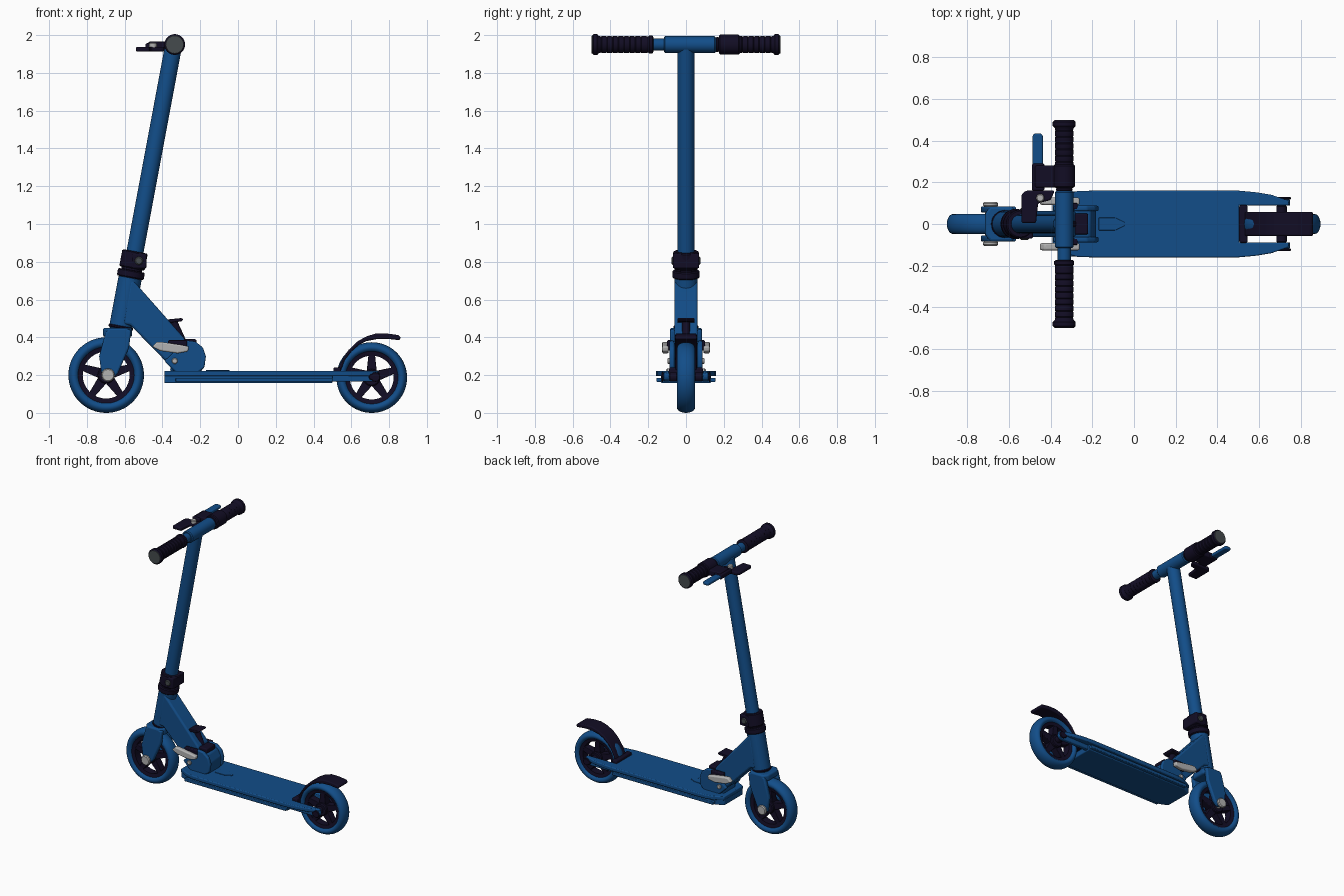
import bpy, bmesh, math
from mathutils import Vector

cube = bpy.data.objects.get("Cube")
if cube:
    bpy.data.objects.remove(cube)


def material(name, color):
    m = bpy.data.materials.new(name)
    m.use_nodes = True
    m.diffuse_color = (*color, 1)
    m.node_tree.nodes["Principled BSDF"].inputs["Base Color"].default_value = (*color, 1)
    return m


BLUE = material("blue", (0.006, 0.075, 0.25))
BLACK = material("navy black", (0.006, 0.004, 0.018))
SILVER = material("silver", (0.45, 0.45, 0.45))
GREY = material("dark grey", (0.06, 0.07, 0.075))


def finish(name, bm, mat, bevel=0.0):
    bmesh.ops.recalc_face_normals(bm, faces=bm.faces)
    mesh = bpy.data.meshes.new(name)
    bm.to_mesh(mesh)
    bm.free()
    mesh.materials.append(mat)
    obj = bpy.data.objects.new(name, mesh)
    bpy.context.collection.objects.link(obj)
    bpy.ops.object.select_all(action="DESELECT")
    obj.select_set(True)
    bpy.context.view_layer.objects.active = obj
    bpy.ops.object.shade_smooth_by_angle(angle=math.radians(35))
    if bevel:
        mod = obj.modifiers.new("Rounded edges", "BEVEL")
        mod.width = bevel
        mod.segments = 3
        mod.limit_method = "ANGLE"
    return obj


def prism(name, outline, lo, hi, mat, bevel=0.006, axis="y"):
    """Extrude an outline along y (points are x, z) or along z (points are x, y)."""
    bm = bmesh.new()
    place = (lambda a, b, t: (a, t, b)) if axis == "y" else (lambda a, b, t: (a, b, t))
    face = bm.faces.new([bm.verts.new(place(a, b, lo)) for a, b in outline])
    geom = bmesh.ops.extrude_face_region(bm, geom=[face])["geom"]
    shift = Vector(place(0, 0, hi - lo))
    bmesh.ops.translate(bm, vec=shift, verts=[v for v in geom if isinstance(v, bmesh.types.BMVert)])
    return finish(name, bm, mat, bevel)


def box(name, x0, x1, y0, y1, z0, z1, mat, bevel=0.008):
    return prism(name, [(x0, z0), (x1, z0), (x1, z1), (x0, z1)], y0, y1, mat, bevel)


def lathe(name, profile, origin, direction, mat, steps=48, closed=False):
    """Turn (radius, distance) points around a direction through the origin."""
    bm = bmesh.new()
    turn = Vector(direction).to_track_quat("Z", "Y")
    rings = []
    for r, t in profile:
        rings.append([bm.verts.new(Vector(origin) + turn @ Vector(
            (r * math.cos(a), r * math.sin(a), t)))
            for a in (math.tau * i / steps for i in range(steps))])
    pairs = list(zip(rings, rings[1:]))
    if closed:
        pairs.append((rings[-1], rings[0]))
    else:
        bm.faces.new(rings[0])
        bm.faces.new(rings[-1])
    for a, b in pairs:
        for i in range(steps):
            j = (i + 1) % steps
            bm.faces.new((a[i], a[j], b[j], b[i]))
    return finish(name, bm, mat)


def rod(name, start, end, r, mat, steps=32):
    d = Vector(end) - Vector(start)
    c = min(0.006, r * 0.25, d.length * 0.3)
    return lathe(name, [(r - c, 0), (r, c), (r, d.length - c), (r - c, d.length)], start, d, mat, steps)


def mirrored(half):
    return half + [(x, -y) for x, y in reversed(half)]


# Wheels: round tyre, rim ring, hub and five tapered spokes
def wheel(side, cx, R):
    centre = (cx, 0, R)
    axis = (0, 1, 0)
    tyre = [(0.85 * R + 0.15 * R * math.cos(a), 0.048 * math.sin(a))
            for a in (math.tau * i / 20 for i in range(20))]
    lathe(side + "_tyre", tyre, centre, axis, BLUE, 64, True)
    rim = [(0.62 * R, -0.028), (0.76 * R, -0.034), (0.76 * R, 0.034), (0.62 * R, 0.028)]
    lathe(side + "_rim", rim, centre, axis, BLACK, 64, True)
    rod(side + "_hub", (cx, -0.045, R), (cx, 0.045, R), 0.045, BLACK)
    for i in range(5):
        a = math.tau * i / 5 + math.pi / 2
        u, v = Vector((math.cos(a), math.sin(a))), Vector((-math.sin(a), math.cos(a)))
        corners = [(0.02, -1.4), (0.66 * R, -0.85), (0.66 * R, 0.85), (0.02, 1.4)]
        pts = [u * d + v * w * 0.02 + Vector((cx, R)) for d, w in corners]
        prism(side + "_spoke", [tuple(p) for p in pts], -0.026, 0.026, BLACK, 0.004)


FX, RX = -0.698, 0.708
wheel("front", FX, 0.2)
wheel("rear", RX, 0.187)
rod("front_axle", (FX, -0.09, 0.2), (FX, 0.09, 0.2), 0.018, SILVER)
rod("rear_axle", (RX, -0.13, 0.19), (RX, 0.13, 0.19), 0.016, BLACK)


# Steering column: points along the leaning axis
def column(z):
    return Vector((-0.34 + (z - 1.95) * 0.187, 0, z))


rod("head_tube", column(0.44), column(0.72), 0.062, BLUE)
rod("lower_bearing_ring", column(0.445), column(0.462), 0.066, BLACK)
rod("upper_bearing_ring", column(0.715), column(0.755), 0.072, BLACK)
rod("clamp_neck", column(0.75), column(0.78), 0.055, BLACK)
rod("clamp_collar", column(0.765), column(0.855), 0.068, BLACK)
box("clamp_jaw", -0.56, -0.485, -0.07, 0.07, 0.765, 0.845, BLACK)
rod("clamp_bolt", (-0.525, -0.076, 0.805), (-0.525, 0.076, 0.805), 0.022, GREY)
rod("steering_tube", column(0.7), column(1.94), 0.045, BLUE, 40)

# Fork: crown over the tyre and two tapering legs
prism("fork_crown", mirrored([(-0.715, 0.05), (-0.69, 0.085), (-0.585, 0.085), (-0.56, 0.05)]),
      0.402, 0.45, BLUE, 0.012, "z")
leg = [(-0.70, 0.43), (-0.67, 0.448), (-0.565, 0.44), (-0.577, 0.345),
       (-0.635, 0.21), (-0.665, 0.18), (-0.72, 0.185), (-0.735, 0.3)]
for s in (-1, 1):
    prism("fork_leg", leg, min(s * 0.054, s * 0.085), max(s * 0.054, s * 0.085), BLUE, 0.01)
    rod("front_axle_nut", (FX + 0.01, s * 0.083, 0.2), (FX + 0.01, s * 0.105, 0.2), 0.036, SILVER, 12)
    rod("rear_axle_nut", (RX + 0.02, s * 0.118, 0.19), (RX + 0.02, s * 0.13, 0.19), 0.026, BLACK, 12)

# Handlebar with ribbed grips
HX, HZ = -0.335, 1.95
rod("handlebar", (HX, -0.49, HZ), (HX, 0.49, HZ), 0.032, BLUE)
rod("handlebar_sleeve", (HX, -0.116, HZ), (HX, 0.158, HZ), 0.044, BLUE)
for s in (-1, 1):
    grip = [(0.038, 0), (0.048, 0.006), (0.048, 0.022), (0.043, 0.028)]
    for i in range(8):
        t = 0.045 + i * 0.03
        grip += [(0.045, t), (0.045, t + 0.018), (0.042, t + 0.022)]
    grip += [(0.046, 0.29), (0.055, 0.298), (0.055, 0.318), (0.048, 0.324)]
    lathe("grip", grip, (HX, s * 0.172, HZ), (0, s, 0), BLACK, 40)
    rod("grip_end_cap", (HX, s * 0.494, HZ), (HX, s * 0.499, HZ), 0.048, GREY)

# Brake lever and bell beside the left grip
rod("brake_clamp", (HX, 0.175, HZ), (HX, 0.285, HZ), 0.052, BLACK)
box("brake_housing", -0.475, -0.34, 0.175, 0.28, 1.922, 1.965, BLACK)
box("brake_arm", -0.49, -0.43, 0.16, 0.29, 1.922, 1.957, BLACK)
prism("brake_lever", [(-0.487, 0.275), (-0.437, 0.275), (-0.437, 0.425), (-0.447, 0.435),
                      (-0.477, 0.435), (-0.487, 0.425)], 1.93, 1.952, BLUE, 0.007, "z")
prism("bell_lever", [(-0.54, 0.005), (-0.47, 0.005), (-0.46, 0.1), (-0.4, 0.115),
                     (-0.38, 0.16), (-0.52, 0.16), (-0.54, 0.14)], 1.912, 1.938, BLACK, 0.008, "z")
rod("bell_clamp", (HX, 0.157, HZ), (HX, 0.173, HZ), 0.04, BLACK)
rod("bell_pivot", (-0.45, 0.125, 1.92), (-0.45, 0.125, 1.96), 0.02, SILVER, 16)

# Folding strut and hinge bracket
prism("folding_strut", [(-0.57, 0.71), (-0.545, 0.69), (-0.28, 0.39), (-0.28, 0.29),
                        (-0.37, 0.26), (-0.57, 0.465), (-0.61, 0.47)], -0.062, 0.062, BLUE, 0.012)
bracket = [(-0.39, 0.275), (-0.33, 0.33), (-0.285, 0.385), (-0.225, 0.378), (-0.185, 0.345),
           (-0.17, 0.3), (-0.178, 0.24), (-0.21, 0.215), (-0.33, 0.215)]
prism("hinge_core", [(-0.36, 0.22), (-0.35, 0.31), (-0.28, 0.37), (-0.21, 0.355),
                     (-0.18, 0.3), (-0.19, 0.22)], -0.07, 0.07, BLUE, 0.01)
lever = [(-0.455, 0.35), (-0.43, 0.377), (-0.4, 0.375), (-0.3, 0.36), (-0.26, 0.352),
         (-0.265, 0.325), (-0.32, 0.315), (-0.41, 0.328)]
for s in (-1, 1):
    def side(a, b):
        return sorted((s * a, s * b))
    prism("hinge_plate", bracket, *side(0.062, 0.088), BLUE, 0.008)
    prism("fold_lever", lever, *side(0.092, 0.126), SILVER, 0.008)
    box("lever_mount", -0.37, -0.27, *side(0.07, 0.1), 0.33, 0.385, BLACK, 0.006)
    rod("hinge_bolt", (-0.335, s * 0.08, 0.275), (-0.335, s * 0.098, 0.275), 0.016, SILVER, 16)
rod("latch_stem", (-0.29, 0, 0.37), (-0.345, 0, 0.49), 0.02, BLACK)
prism("latch_pedal", [(-0.42, 0.478), (-0.39, 0.475), (-0.3, 0.484), (-0.288, 0.495),
                      (-0.3, 0.502), (-0.36, 0.496), (-0.41, 0.49)], -0.045, 0.045, BLACK, 0.004)
box("hinge_stop", -0.285, -0.22, -0.05, 0.05, 0.35, 0.39, BLACK)

# Deck: thin wide top plate on a narrower body, forked around the rear wheel
prism("deck_plate", mirrored([(-0.39, 0.11), (-0.32, 0.145), (-0.27, 0.158), (-0.2, 0.16), (0.5, 0.16),
                              (0.58, 0.153), (0.66, 0.14), (0.74, 0.112), (0.745, 0.09), (0.505, 0.09)]),
      0.195, 0.223, BLUE, 0.006, "z")
prism("deck_body", mirrored([(-0.39, 0.105), (-0.33, 0.132), (0.5, 0.132), (0.5, 0.1)]),
      0.157, 0.2, BLUE, 0.006, "z")
for s in (-1, 1):
    box("deck_side_rail", -0.33, 0.5, *sorted((s * 0.13, s * 0.156)), 0.163, 0.186, BLUE, 0.005)
    arm = [(0.49, 0.165), (0.72, 0.165), (0.745, 0.178), (0.75, 0.195), (0.74, 0.215), (0.49, 0.215)]
    prism("rear_arm", arm, *sorted((s * 0.088, s * 0.118)), BLUE, 0.006)
    rod("rear_spacer", (RX, s * 0.045, 0.19), (RX, s * 0.09, 0.19), 0.025, BLACK)
prism("deck_badge", mirrored([(-0.17, 0.03), (-0.09, 0.03), (-0.045, 0.008)]), 0.222, 0.227, BLUE, 0.002, "z")

# Rear fender brake arching over the wheel
outer = [(0.525, 0.225), (0.55, 0.28), (0.585, 0.333), (0.63, 0.377), (0.68, 0.405),
         (0.73, 0.42), (0.79, 0.42), (0.85, 0.412), (0.862, 0.4)]
inner = [(0.855, 0.385), (0.79, 0.392), (0.73, 0.39), (0.68, 0.38), (0.64, 0.36),
         (0.6, 0.325), (0.565, 0.28), (0.545, 0.225)]
prism("rear_fender", outer + inner, -0.057, 0.057, BLACK, 0.007)
box("fender_mount", 0.505, 0.545, -0.09, 0.09, 0.19, 0.24, BLACK)
